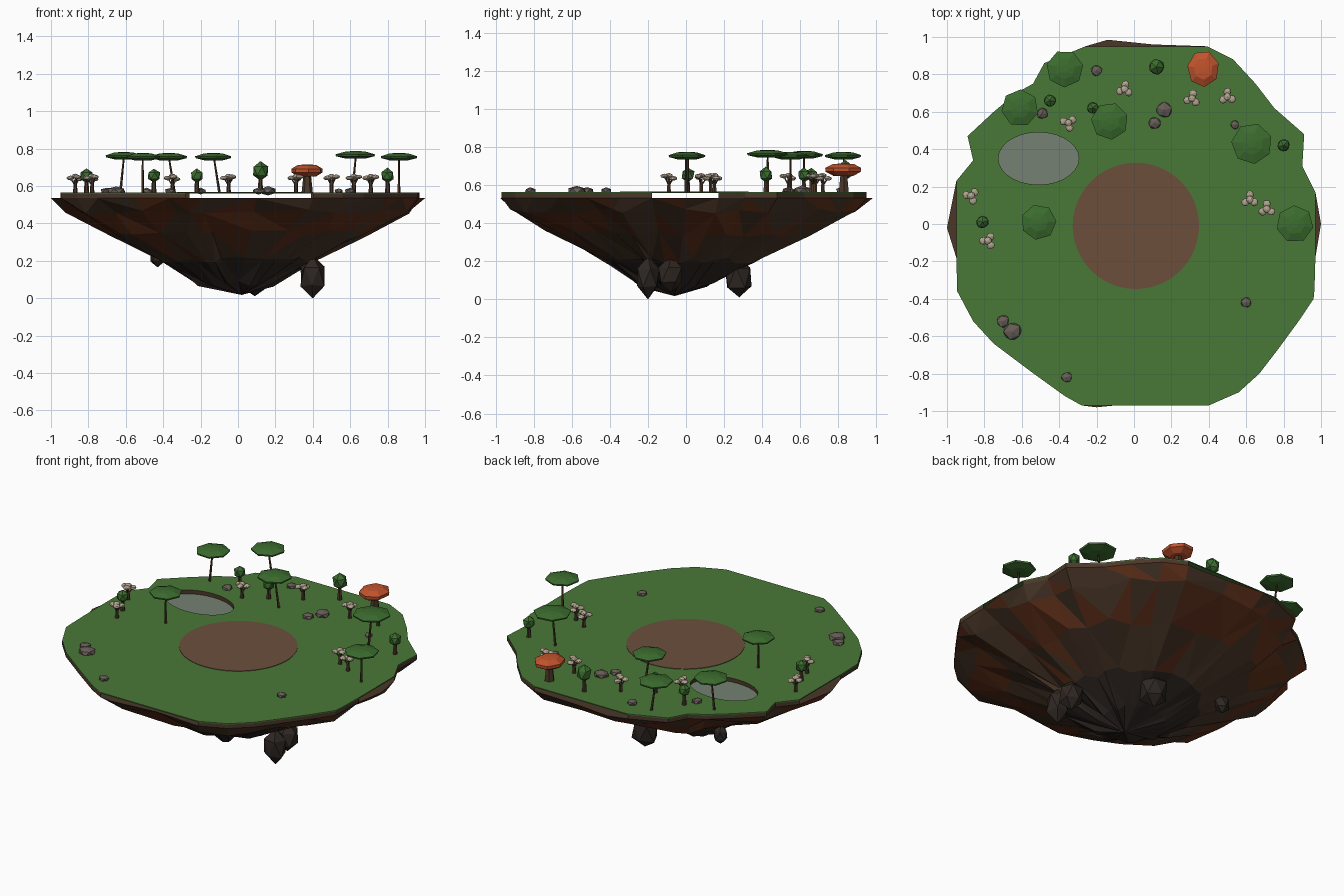
import bpy, bmesh, math, random
from mathutils import Vector, Matrix

random.seed(4)
if "Cube" in bpy.data.objects:
    bpy.data.objects.remove(bpy.data.objects["Cube"], do_unlink=True)


def material(name, *rgb):
    m = bpy.data.materials.new(name)
    m.use_nodes = True
    col = tuple((c / 255) ** 2.2 for c in rgb) + (1,)
    m.diffuse_color = col
    m.node_tree.nodes["Principled BSDF"].inputs["Base Color"].default_value = col
    return m


GRASS = material("grass green", 74, 120, 58)
DIRT = material("bare dirt", 108, 80, 62)
WATER = material("pond water", 116, 128, 114)
BROWN = material("brown rock", 76, 58, 45)
RED = material("red brown rock", 100, 54, 34)
DARK = material("dark rock", 50, 43, 39)
LEAF = material("leaf green", 62, 108, 50)
ORANGE = material("orange leaf", 192, 84, 48)
BEIGE = material("beige cap", 176, 162, 142)
STONE = material("grey stone", 104, 94, 88)


def finish(bm, name, *mats):
    mesh = bpy.data.meshes.new(name)
    bm.to_mesh(mesh)
    bm.free()
    for m in mats:
        mesh.materials.append(m)
    ob = bpy.data.objects.new(name, mesh)
    bpy.context.collection.objects.link(ob)
    return ob


def loft(bm, rings, mat=0, caps=True):
    """Skin equal-sized rings of points, with optional end caps."""
    rows = [[bm.verts.new(p) for p in ring] for ring in rings]
    faces = []
    for a, b in zip(rows, rows[1:]):
        for i in range(len(a)):
            j = (i + 1) % len(a)
            faces.append(bm.faces.new((a[i], a[j], b[j], b[i])))
    if caps:
        faces += [bm.faces.new(rows[0][::-1]), bm.faces.new(rows[-1])]
    for f in faces:
        f.material_index = mat
    return faces


def circle(x, y, z, rx, ry=None, n=7, turn=0.0):
    ry = ry or rx
    return [(x + rx * math.cos(turn + math.tau * i / n),
             y + ry * math.sin(turn + math.tau * i / n), z) for i in range(n)]


def blob(bm, x, y, z, rx, rz, mat=0, rough=0.12, sub=1):
    """Faceted lump with jittered corners."""
    mx = Matrix.Translation((x, y, z)) @ Matrix.Diagonal((rx, rx, rz, 1)) \
        @ Matrix.Rotation(random.uniform(0, 6), 4, 'Z')
    verts = bmesh.ops.create_icosphere(bm, subdivisions=sub, radius=1, matrix=mx)["verts"]
    mid = Vector((x, y, z))
    for v in verts:
        v.co = mid + (v.co - mid) * random.uniform(1 - rough, 1 + rough)
        for f in v.link_faces:
            f.material_index = mat


TOP, BASE = 0.565, 0.535
OUTLINE = [(-.28, -.97), (.4, -.97), (.56, -.9), (.67, -.8), (.77, -.67), (.88, -.52),
           (.96, -.4), (.965, -.35), (.97, -.18), (.97, .17), (.9, .31), (.91, .48),
           (.75, .62), (.65, .75), (.53, .88), (.39, .95), (-.26, .95), (-.48, .86),
           (-.54, .75), (-.63, .7), (-.75, .6), (-.89, .47), (-.86, .34), (-.95, .23),
           (-.95, -.18), (-.945, -.36), (-.86, -.52), (-.75, -.64), (-.55, -.79), (-.37, -.92)]
# Rock points that bulge past the straight edges of the turf
BULGES = {0: [(-.2, -.98), (.1, -.95)], 8: [(1, 0)],
          15: [(.1, .96), (-.14, .985)], 23: [(-1, -.02)]}
POND = (-.51, .35)

# Turf sheet with a pond hole
bm = bmesh.new()
edges = []
for loop in ([(x, y, TOP) for x, y in OUTLINE], circle(*POND, TOP, .215, .14, 28)):
    vs = [bm.verts.new(p) for p in loop]
    edges += [bm.edges.new((vs[i - 1], vs[i])) for i in range(len(vs))]
bmesh.ops.triangle_fill(bm, use_beauty=True, use_dissolve=False, edges=edges,
                        normal=(0, 0, 1))
LIP = TOP - .006
loft(bm, [[(x, y, z) for x, y in OUTLINE] for z in (LIP, TOP)], caps=False)
finish(bm, "turf", GRASS)

# Soil band under the turf, open along the straight edges
bm = bmesh.new()
faces = loft(bm, [[(x, y, z) for x, y in OUTLINE] for z in (BASE, LIP)], caps=False)
straight = [f for f in faces if abs(f.normal.x) > 2]
for i, f in enumerate(faces):
    (ax, ay), (bx, by) = OUTLINE[i], OUTLINE[(i + 1) % len(OUTLINE)]
    if ax == bx or ay == by:
        straight.append(f)
bmesh.ops.delete(bm, geom=straight, context='FACES')
finish(bm, "soil_band", BROWN)

# Pond bank and water
bm = bmesh.new()
loft(bm, [circle(*POND, z, .215, .14, 28) for z in (BASE + .004, TOP)], caps=False)
finish(bm, "pond_bank", BROWN)
bm = bmesh.new()
bm.faces.new([bm.verts.new(p) for p in circle(*POND, BASE + .006, .215, .14, 28)])
finish(bm, "pond_water", WATER)

# Round dirt clearing
bm = bmesh.new()
loft(bm, [circle(.01, -.01, z, .338, n=48) for z in (TOP, TOP + .003)])
finish(bm, "dirt_clearing", DIRT)

# Faceted underside, coloured in bands by height
rim = []
for i, p in enumerate(OUTLINE):
    rim += [p] + BULGES.get(i, [])
rings = [[(x, y, BASE) for x, y in rim]]
for scale, z, jitter in ((.91, .465, .05), (.7, .345, .06), (.4, .205, .05), (.2, .08, .06)):
    ring = []
    for x, y in rim:
        k = scale * random.uniform(1 - jitter, 1 + jitter)
        if scale < .8:
            k /= math.hypot(x, y) ** .8
        ring.append((x * k - .02 * (1 - scale), y * k - .06 * (1 - scale),
                     z + random.uniform(-.3, .3) * jitter))
    rings.append(ring)
bm = bmesh.new()
loft(bm, rings[::-1])
low = min(bm.faces, key=lambda f: f.calc_center_median().z)
bmesh.ops.poke(bm, faces=[low])
tip = min(bm.verts, key=lambda v: (Vector((v.co.x, v.co.y)).length))
tip.co = (.02, -.06, .018)
bmesh.ops.triangulate(bm, faces=[f for f in bm.faces if len(f.verts) == 4])
bmesh.ops.recalc_face_normals(bm, faces=bm.faces)
for f in bm.faces:
    z = f.calc_center_median().z
    if z < .19:
        f.material_index = 2
    elif z < .31:
        f.material_index = int(random.random() < .2)
    elif z < .44:
        f.material_index = int(random.random() < .75)
    else:
        f.material_index = int(random.random() < .35)
finish(bm, "island_rock", BROWN, RED, DARK)

# Hanging boulders
bm = bmesh.new()
for x, y, z, r, h in ((.4, -.2, .115, .07, .105), (.4, -.08, .13, .075, .09),
                      (.09, .28, .115, .08, .11), (-.43, .27, .225, .045, .06)):
    blob(bm, x, y, z, r, h, rough=.1)
finish(bm, "hanging_boulders", DARK)

# Umbrella trees: thin leaning trunk and a flat faceted crown
for i, (x, y, z, r) in enumerate(((-.37, .83, .755, .1), (-.61, .62, .76, .1),
                                  (-.13, .55, .755, .1), (.63, .43, .765, .11),
                                  (.86, 0, .755, .1), (-.51, .01, .755, .095))):
    bm = bmesh.new()
    lean = (.03, -.02, .03, -.02, 0, 0)[i]
    loft(bm, [circle(x + lean, y, TOP, .008, n=5), circle(x, y, z, .005, n=5)], 1)
    turn = random.uniform(0, 1)
    loft(bm, [circle(x, y, z + dz, r * s, n=7, turn=turn) for dz, s in
              ((-.018, .5), (-.006, .97), (.004, 1), (.018, .55), (.022, .2))])
    finish(bm, "umbrella_tree", LEAF, BROWN)

# Small round trees
for x, y, z, r, h in ((.12, .84, .68, .046, .052), (-.45, .66, .655, .037, .038),
                      (-.22, .62, .655, .035, .038), (.8, .42, .655, .037, .042),
                      (-.81, .01, .655, .037, .04)):
    bm = bmesh.new()
    loft(bm, [circle(x, y, TOP, .014, n=6), circle(x, y, z, .009, n=6)], 1)
    blob(bm, x, y, z, r, h, rough=.06)
    finish(bm, "round_tree", LEAF, BROWN)

# Orange tree
bm = bmesh.new()
x, y = .37, .83
loft(bm, [circle(x, y, TOP, .03, n=6), circle(x, y, .66, .02, n=6)], 1)
loft(bm, [circle(x, y, z, .086 * s, .098 * s, 7, .3) for z, s in
          ((.65, .55), (.672, .98), (.692, 1), (.712, .6), (.715, .2))])
finish(bm, "orange_tree", ORANGE, BROWN)

# Beige clusters: short trunk carrying several little caps
for x, y in ((-.05, .72), (.31, .67), (.5, .68), (-.35, .54),
             (-.87, .15), (-.78, -.09), (.62, .13), (.71, .08)):
    bm = bmesh.new()
    loft(bm, [circle(x, y, TOP, .012, n=6), circle(x, y, .635, .008, n=6)], 1)
    turn = random.uniform(0, 2)
    for k in range(3):
        a = turn + k * math.tau / 3
        cx, cy = x + .027 * math.cos(a), y + .027 * math.sin(a)
        cz = .637 + .006 * k
        loft(bm, [circle(x, y, .6, .005, n=5), circle(cx, cy, cz, .004, n=5)], 1)
        blob(bm, cx, cy, cz, .021, .012, sub=2, rough=.08)
    blob(bm, x, y, .652, .02, .013, sub=2, rough=.08)
    finish(bm, "cap_cluster", BEIGE, BROWN)

# Loose stones
bm = bmesh.new()
for x, y, r in ((-.2, .82, .033), (-.49, .59, .032), (.16, .61, .046), (.11, .54, .036),
                (.54, .53, .025), (-.7, -.52, .036), (-.65, -.575, .05),
                (-.36, -.82, .032), (.6, -.42, .03)):
    blob(bm, x, y, TOP + .008, r, r * .55)
finish(bm, "loose_stones", STONE)
